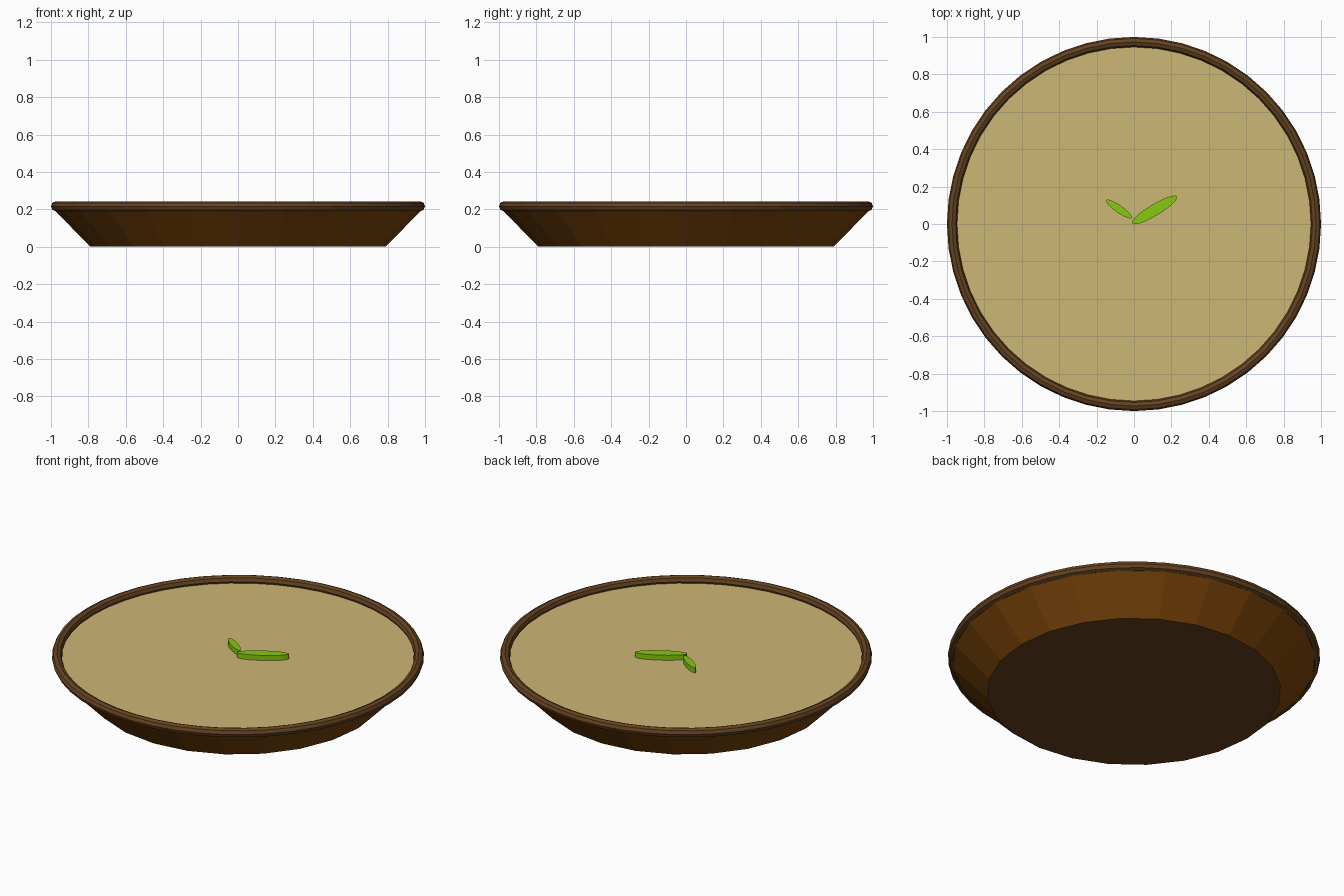
import bpy, bmesh, math
from mathutils import Matrix

if "Cube" in bpy.data.objects:
    bpy.data.objects.remove(bpy.data.objects["Cube"])


def mat(name, r, g, b):
    lin = [(c / 255 / 12.92) if c < 11 else ((c / 255 + 0.055) / 1.055) ** 2.4 for c in (r, g, b)]
    m = bpy.data.materials.new(name)
    m.diffuse_color = (*lin, 1)
    m.use_nodes = True
    m.node_tree.nodes["Principled BSDF"].inputs["Base Color"].default_value = m.diffuse_color
    return m


CLAY = mat("clay brown", 123, 68, 10)
DARK = mat("dark brown", 101, 67, 33)
SOUP = mat("cream soup", 205, 183, 117)
LEAF = mat("leaf green", 134, 200, 14)


def finish(bm, name, *mats):
    bmesh.ops.recalc_face_normals(bm, faces=bm.faces)
    me = bpy.data.meshes.new(name)
    bm.to_mesh(me)
    bm.free()
    for m in mats:
        me.materials.append(m)
    ob = bpy.data.objects.new(name, me)
    bpy.context.collection.objects.link(ob)
    return ob


def frustum(r1, r2, z1, z2, n):
    bm = bmesh.new()
    bmesh.ops.create_cone(bm, cap_ends=True, segments=n, radius1=r1, radius2=r2, depth=z2 - z1,
                          matrix=Matrix.Translation((0, 0, (z1 + z2) / 2)))
    return bm


# Flared bowl with a darker underside
bm = frustum(0.79, 0.985, 0.0, 0.2, 24)
for f in bm.faces:
    f.material_index = 1 if f.calc_center_median().z < 0.01 else 0
finish(bm, "bowl", CLAY, DARK)

# Faceted round rim
bpy.ops.mesh.primitive_torus_add(major_segments=48, minor_segments=8, major_radius=0.973,
                                 minor_radius=0.027, location=(0, 0, 0.216))
rim = bpy.context.object
rim.name = "rim"
rim.data.materials.append(DARK)

# Soup surface
finish(frustum(0.955, 0.955, 0.19, 0.205, 48), "soup", SOUP)


# Two oval garnish leaves lying on the soup
def leaf(name, x, y, length, width, angle):
    bm = frustum(0.5, 0.5, 0.2, 0.235, 24)
    bm.transform(Matrix.Translation((x, y, 0)) @ Matrix.Rotation(math.radians(angle), 4, 'Z')
                 @ Matrix.Diagonal((length, width, 1, 1)))
    finish(bm, name, LEAF)


leaf("large_leaf", 0.11, 0.075, 0.28, 0.062, 31)
leaf("small_leaf", -0.08, 0.08, 0.168, 0.04, -35)
